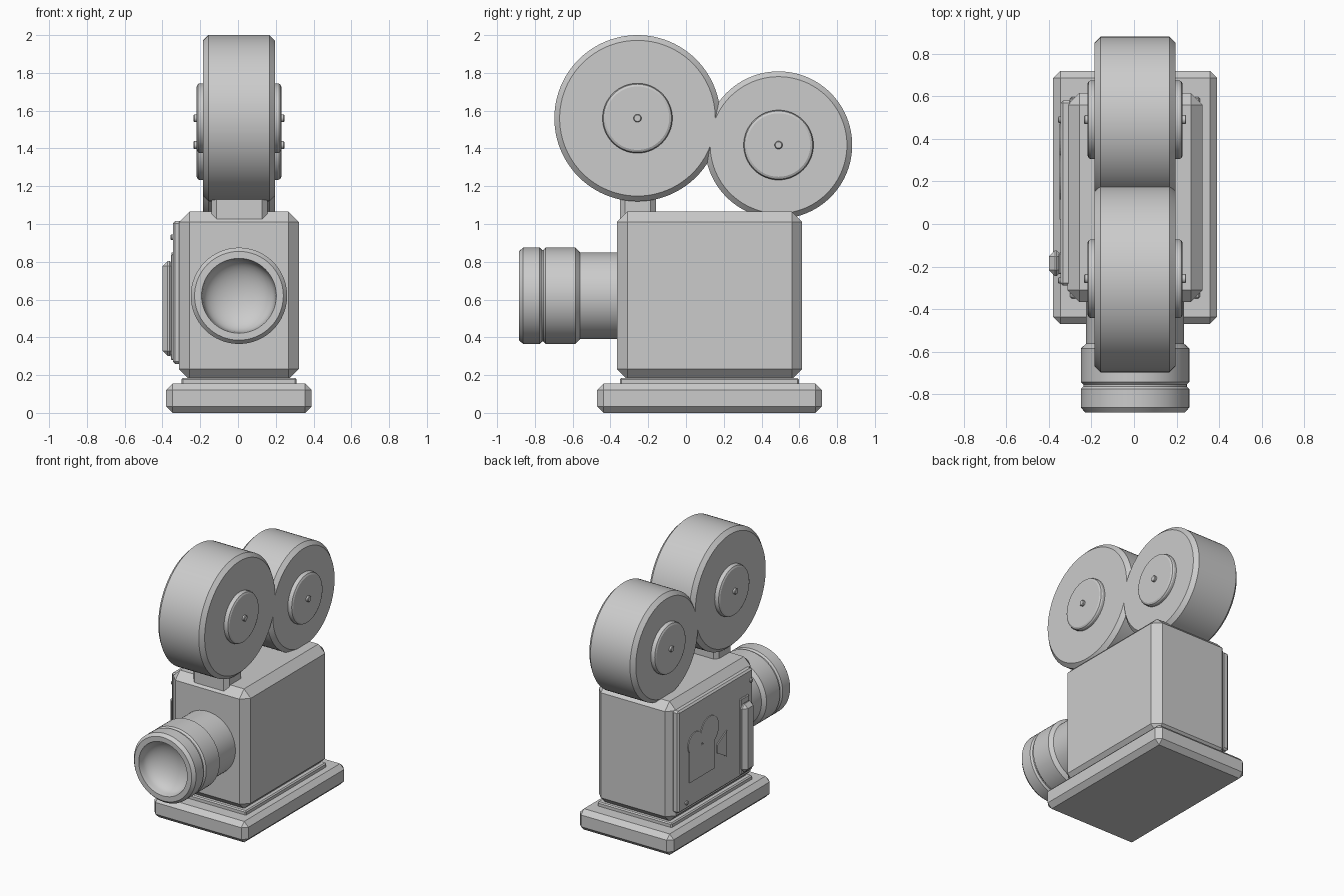
import bpy, bmesh, math
from mathutils import Vector

if "Cube" in bpy.data.objects:
    bpy.data.objects.remove(bpy.data.objects["Cube"])

CX = 0.005  # the model's mirror plane

grey = bpy.data.materials.new("plain_grey")
grey.diffuse_color = (0.6, 0.6, 0.6, 1)
grey.use_nodes = True
grey.node_tree.nodes["Principled BSDF"].inputs["Base Color"].default_value = grey.diffuse_color


def finish(name, bm, smooth=False):
    bmesh.ops.recalc_face_normals(bm, faces=bm.faces)
    mesh = bpy.data.meshes.new(name)
    bm.to_mesh(mesh)
    bm.free()
    mesh.materials.append(grey)
    ob = bpy.data.objects.new(name, mesh)
    bpy.context.collection.objects.link(ob)
    if smooth:
        bpy.ops.object.select_all(action='DESELECT')
        ob.select_set(True)
        bpy.context.view_layer.objects.active = ob
        bpy.ops.object.shade_smooth_by_angle(angle=math.radians(25))
    return ob


def box(name, x, y, z, bevel):
    """Chamfered box from (min, max) ranges."""
    bm = bmesh.new()
    bmesh.ops.create_cube(bm, size=1)
    for v in bm.verts:
        v.co = [r[0] + (c + 0.5) * (r[1] - r[0]) for r, c in zip((x, y, z), v.co)]
    bmesh.ops.bevel(bm, geom=bm.edges[:], offset=bevel, segments=1,
                    affect='EDGES', profile=0.5)
    return finish(name, bm)


def lathe(name, profile, origin, axis, n=64):
    """Spin (radius, distance along axis) points into a closed round part."""
    ax = Vector(axis)
    up = Vector((0, 0, 1))
    side = ax.cross(up)
    bm = bmesh.new()
    rings = []
    for r, t in profile:
        c = Vector(origin) + ax * t
        if r == 0:
            rings.append([bm.verts.new(c)] * n)
        else:
            rings.append([bm.verts.new(c + (side * math.cos(a) + up * math.sin(a)) * r)
                          for a in (2 * math.pi * i / n for i in range(n))])
    for a, b in zip(rings, rings[1:]):
        for i in range(n):
            j = (i + 1) % n
            bm.faces.new(dict.fromkeys((a[i], a[j], b[j], b[i])))
    return finish(name, bm, True)


def plate(name, outline, x0, x1):
    """Thin plate on the left side from a (y, z) outline."""
    bm = bmesh.new()
    f = bm.faces.new([bm.verts.new((x0, y, z)) for y, z in outline])
    ext = bmesh.ops.extrude_face_region(bm, geom=[f])["geom"]
    for v in ext:
        if isinstance(v, bmesh.types.BMVert):
            v.co.x = x1
    return finish(name, bm)


def circle(y, z, r, n=32):
    return [(y + r * math.cos(2 * math.pi * i / n), z + r * math.sin(2 * math.pi * i / n))
            for i in range(n)]


# Base, spacer and main housing
box("base", (-0.38, 0.39), (-0.47, 0.72), (0, 0.155), 0.034)
box("base_spacer", (-0.30, 0.31), (-0.35, 0.597), (0.14, 0.185), 0.008)
box("body", (-0.312, 0.322), (-0.366, 0.615), (0.177, 1.065), 0.055)
box("reel_post", (-0.14, 0.155), (-0.35, -0.16), (0.98, 1.2), 0.027)

# Film reels with hubs and pins on both sides
for label, y, z, r in (("front", -0.257, 1.56, 0.44), ("rear", 0.49, 1.418, 0.39)):
    lathe(label + "_reel", [(0, -0.19), (r - 0.028, -0.19), (r, -0.162),
                            (r, 0.162), (r - 0.028, 0.19), (0, 0.19)],
          (CX, y, z), (1, 0, 0), 96)
    for side, s in (("right", 1), ("left", -1)):
        lathe(f"{label}_reel_hub_{side}",
              [(0, 0.18), (0.185, 0.18), (0.185, 0.208), (0.18, 0.218), (0.168, 0.224), (0, 0.224)],
              (CX, y, z), (s, 0, 0))
        lathe(f"{label}_reel_pin_{side}",
              [(0, 0.21), (0.021, 0.21), (0.021, 0.236), (0.017, 0.24), (0, 0.24)],
              (CX, y, z), (s, 0, 0), 20)

# Lens barrel with a groove and a concave glass
bowl = [(0.192 * math.sin(a), 0.745 + 0.115 * (1 - math.cos(a)))
        for a in (math.pi / 2 * i / 10 for i in range(10, -1, -1))]
bowl[-1] = (0, 0.745)
lathe("lens", [(0, 0.33), (0.23, 0.33), (0.23, 0.562), (0.255, 0.585), (0.255, 0.743),
               (0.243, 0.755), (0.243, 0.763), (0.255, 0.775), (0.255, 0.862),
               (0.235, 0.885), (0.198, 0.885)] + bowl,
      (CX, 0, 0.62), (0, -1, 0))

# Side door with handle and screws
box("side_door", (-0.345, -0.29), (-0.29, 0.58), (0.26, 1.015), 0.012)
box("door_handle_plate", (-0.355, -0.33), (-0.235, -0.135), (0.28, 0.84), 0.005)
box("door_handle", (-0.40, -0.335), (-0.245, -0.125), (0.30, 0.805), 0.028)
for i, (y, z) in enumerate(((-0.265, 0.93), (0.49, 0.31))):
    lathe(f"door_screw_{i + 1}", [(0, 0.33), (0.015, 0.33), (0.015, 0.353), (0.01, 0.357), (0, 0.357)],
          (0, y, z), (-1, 0, 0), 16)

# Raised camera pictogram on the door
for part, outline in (("body", [(0.16, 0.445), (0.46, 0.445), (0.46, 0.675), (0.16, 0.675)]),
                      ("small_reel", circle(0.39, 0.715, 0.083)),
                      ("large_reel", circle(0.22, 0.745, 0.105)),
                      ("lens", [(0.02, 0.475), (0.135, 0.545), (0.135, 0.605), (0.02, 0.67)])):
    plate("door_emblem_" + part, outline, -0.343, -0.351)
